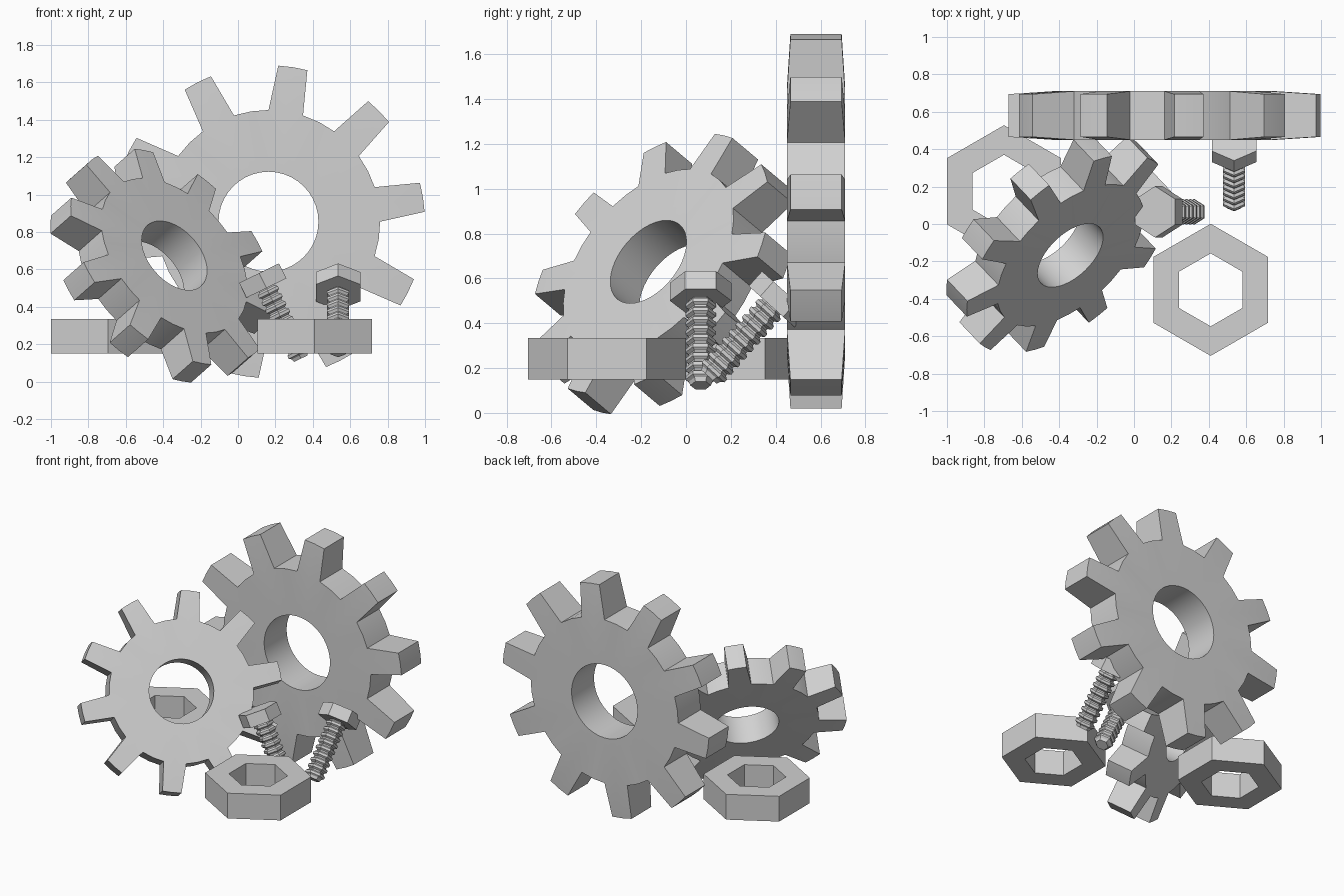
import bpy
import bmesh
from math import cos, sin, pi, radians
from mathutils import Matrix, Vector

cube = bpy.data.objects.get("Cube")
if cube:
    bpy.data.objects.remove(cube, do_unlink=True)

# One plain steel colour
STEEL = (0.64, 0.64, 0.64, 1.0)
steel = bpy.data.materials.new("steel_grey")
steel.use_nodes = True
steel.diffuse_color = STEEL
steel.node_tree.nodes["Principled BSDF"].inputs["Base Color"].default_value = STEEL


def frame(origin, x_dir, z_dir):
    """Placement matrix from a centre, an axis and a reference direction."""
    z = Vector(z_dir).normalized()
    x = Vector(x_dir)
    x = (x - z * x.dot(z)).normalized()
    m = Matrix((x, z.cross(x), z)).transposed().to_4x4()
    m.translation = origin
    return m


def finish(bm, name, matrix, smooth=False):
    bmesh.ops.recalc_face_normals(bm, faces=bm.faces[:])
    mesh = bpy.data.meshes.new(name)
    bm.to_mesh(mesh)
    bm.free()
    mesh.materials.append(steel)
    if smooth:
        mesh.shade_smooth()
        mesh.set_sharp_from_angle(angle=radians(25))
    obj = bpy.data.objects.new(name, mesh)
    obj.matrix_world = matrix
    bpy.context.scene.collection.objects.link(obj)
    return obj


def polar(bm, r, a, z):
    return bm.verts.new((r * cos(a), r * sin(a), z))


def gear(name, matrix, hole, root, tip, half, teeth=10):
    """Spur gear round local Z, with teeth tapering in width and depth."""
    bm = bmesh.new()
    n = teeth * 4
    step = 2 * pi / n
    inner, outer = [], []
    for i in range(n):
        a = (i - 1) * step
        inner.append([polar(bm, hole, a, z) for z in (-half, half)])
        outer.append([polar(bm, root, a, z) for z in (-half, half)])
    for i in range(n):
        j = (i + 1) % n
        for s in (0, 1):
            bm.faces.new((inner[i][s], inner[j][s], outer[j][s], outer[i][s]))
        bm.faces.new((*inner[i], *reversed(inner[j])))
        if i % 4 >= 2:  # valley floor between teeth
            bm.faces.new((*outer[i], *reversed(outer[j])))
    for t in range(teeth):
        base = [outer[t * 4 + k] for k in range(3)]
        top = [[polar(bm, tip, (t * 4 + k * 0.6) * step, z)
                for z in (-half * 0.88, half * 0.88)] for k in (-1, 0, 1)]
        for k in (0, 1):
            for s in (0, 1):
                bm.faces.new((base[k][s], base[k + 1][s], top[k + 1][s], top[k][s]))
            bm.faces.new((*top[k], *reversed(top[k + 1])))
        for k in (0, 2):
            bm.faces.new((*base[k], *reversed(top[k])))
    return finish(bm, name, matrix, smooth=True)


def hex_lathe(name, matrix, profile, ring=False):
    """Six-sided turning of (radius, z) points; a ring joins end to start."""
    bm = bmesh.new()
    loops = [[polar(bm, r, k * pi / 3, z) for k in range(6)] for r, z in profile]
    pairs = list(zip(loops, loops[1:]))
    if ring:
        pairs.append((loops[-1], loops[0]))
    else:
        bm.faces.new(loops[0])
        bm.faces.new(loops[-1])
    for a, b in pairs:
        for k in range(6):
            j = (k + 1) % 6
            bm.faces.new((a[k], a[j], b[j], b[k]))
    return finish(bm, name, matrix)


# Gears: large upright one behind, smaller tilted one in front
gear("large_gear",
     frame((0.163, 0.58, 0.855), (cos(radians(9)), 0, sin(radians(9))), (0, -1, 0)),
     0.267, 0.597, 0.836, 0.13)
tilt = Vector((0.59, -0.62, 0.52)).normalized()
gear("small_gear",
     frame(Vector((-0.34, -0.168, 0.674)) - tilt * 0.105, (-0.23, 0.486, 0.842), tilt),
     0.2165, 0.484, 0.677, 0.105)

# Hex nuts lying flat
nut = [(0.195, 0.15), (0.353, 0.15), (0.353, 0.335), (0.195, 0.335)]
for name, x, y in (("right_nut", -0.695, 0.175), ("left_nut", 0.41, -0.352)):
    hex_lathe(name, frame((x, y, 0), (0, 1, 0), (0, 0, 1)), nut, ring=True)

# Bolts: hex head above the origin, threaded shank running along local Z
THREADS, PITCH = 9, 0.045
shank = [(0.053, -0.01)]
for t in range(THREADS):
    z = t * PITCH
    shank += [(0.053, z + 0.006), (0.068, z + 0.016),
              (0.068, z + 0.032), (0.053, z + 0.042)]
shank.append((0.046, THREADS * PITCH + 0.015))
head = [(0.137, -0.089), (0.137, 0)]
bolts = (
    ("leaning_bolt", frame((0.535, 0.382, 0.474), (0, 0.746, -0.666), (0, -0.666, -0.746))),
    ("side_bolt", frame((0.152, 0.065, 0.5), (0, 1, 0), (0.44, 0, -0.9))),
)
for name, place in bolts:
    hex_lathe(name + "_head", place, head)
    hex_lathe(name + "_shank", place, shank)
